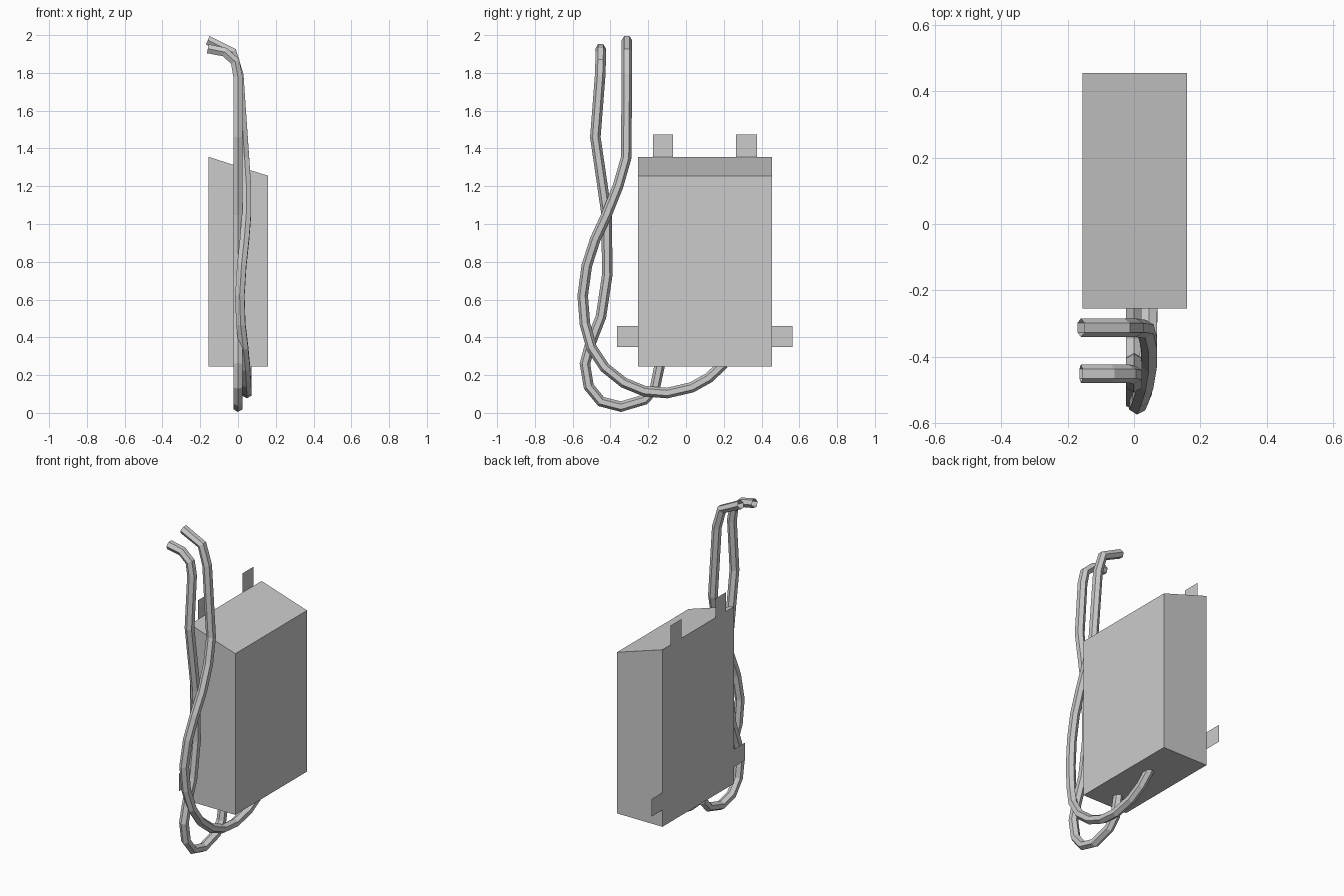
import bpy
import bmesh

cube = bpy.data.objects.get("Cube")
if cube:
    bpy.data.objects.remove(cube, do_unlink=True)

grey = bpy.data.materials.new("light_grey")
grey.use_nodes = True
grey.diffuse_color = (0.6, 0.6, 0.6, 1)
grey.node_tree.nodes["Principled BSDF"].inputs["Base Color"].default_value = (0.6, 0.6, 0.6, 1)

BACK, FRONT = -0.155, 0.16


def finish(name, data):
    obj = bpy.data.objects.new(name, data)
    bpy.context.collection.objects.link(obj)
    data.materials.append(grey)
    return obj


def extruded(name, outline, offset):
    """Make a face from the outline, extruded along offset if given."""
    bm = bmesh.new()
    face = bm.faces.new([bm.verts.new(p) for p in outline])
    if offset:
        ext = bmesh.ops.extrude_face_region(bm, geom=[face], use_keep_orig=True)
        moved = [v for v in ext["geom"] if isinstance(v, bmesh.types.BMVert)]
        bmesh.ops.translate(bm, verts=moved, vec=offset)
        bmesh.ops.recalc_face_normals(bm, faces=bm.faces)
    mesh = bpy.data.meshes.new(name)
    bm.to_mesh(mesh)
    bm.free()
    return finish(name, mesh)


def tube(name, points):
    """Open six-sided hose along a path."""
    curve = bpy.data.curves.new(name, "CURVE")
    curve.dimensions = "3D"
    curve.bevel_depth = 0.028
    curve.bevel_resolution = 1
    spline = curve.splines.new("POLY")
    spline.points.add(len(points) - 1)
    for point, co in zip(spline.points, points):
        point.co = (*co, 1)
    spline.use_smooth = False
    return finish(name, curve)


# Casing with a sloping top
extruded("casing", [(BACK, -0.255, 0.245), (FRONT, -0.255, 0.245),
                    (FRONT, -0.255, 1.255), (BACK, -0.255, 1.355)], (0, 0.71, 0))

# Flat mounting tabs in the plane of the casing's rear side
for name, y, z, w, h in [("top_tab_front", -0.175, 1.355, 0.105, 0.12),
                         ("top_tab_rear", 0.265, 1.355, 0.11, 0.12),
                         ("side_tab_front", -0.365, 0.35, 0.11, 0.11),
                         ("side_tab_rear", 0.455, 0.35, 0.11, 0.11)]:
    extruded(name, [(BACK, y, z), (BACK, y, z + h),
                    (BACK, y + w, z + h), (BACK, y + w, z)], None)

# Hoses that cross and loop under the casing
tube("outer_hose", [
    (-0.16, -0.313, 1.973), (-0.03, -0.313, 1.91), (0.005, -0.313, 1.79),
    (0.035, -0.317, 1.35), (0.045, -0.36, 1.2), (0.045, -0.42, 1.05),
    (0.035, -0.48, 0.92), (0.02, -0.525, 0.78), (0.01, -0.547, 0.62),
    (0.015, -0.535, 0.47), (0.03, -0.5, 0.345), (0.04, -0.43, 0.24),
    (0.045, -0.33, 0.16), (0.047, -0.22, 0.115), (0.047, -0.1, 0.105),
    (0.047, 0.03, 0.135), (0.047, 0.12, 0.185), (0.047, 0.2, 0.26)])
tube("inner_hose", [
    (-0.16, -0.452, 1.928), (-0.07, -0.452, 1.91), (-0.015, -0.452, 1.86),
    (0, -0.455, 1.78), (0, -0.48, 1.46), (0, -0.42, 1.05), (0, -0.417, 0.73),
    (0, -0.45, 0.51), (0, -0.505, 0.37), (0, -0.535, 0.26), (0, -0.515, 0.14),
    (0, -0.45, 0.06), (0, -0.345, 0.033), (0, -0.22, 0.07),
    (0, -0.165, 0.13), (0, -0.138, 0.26)])
